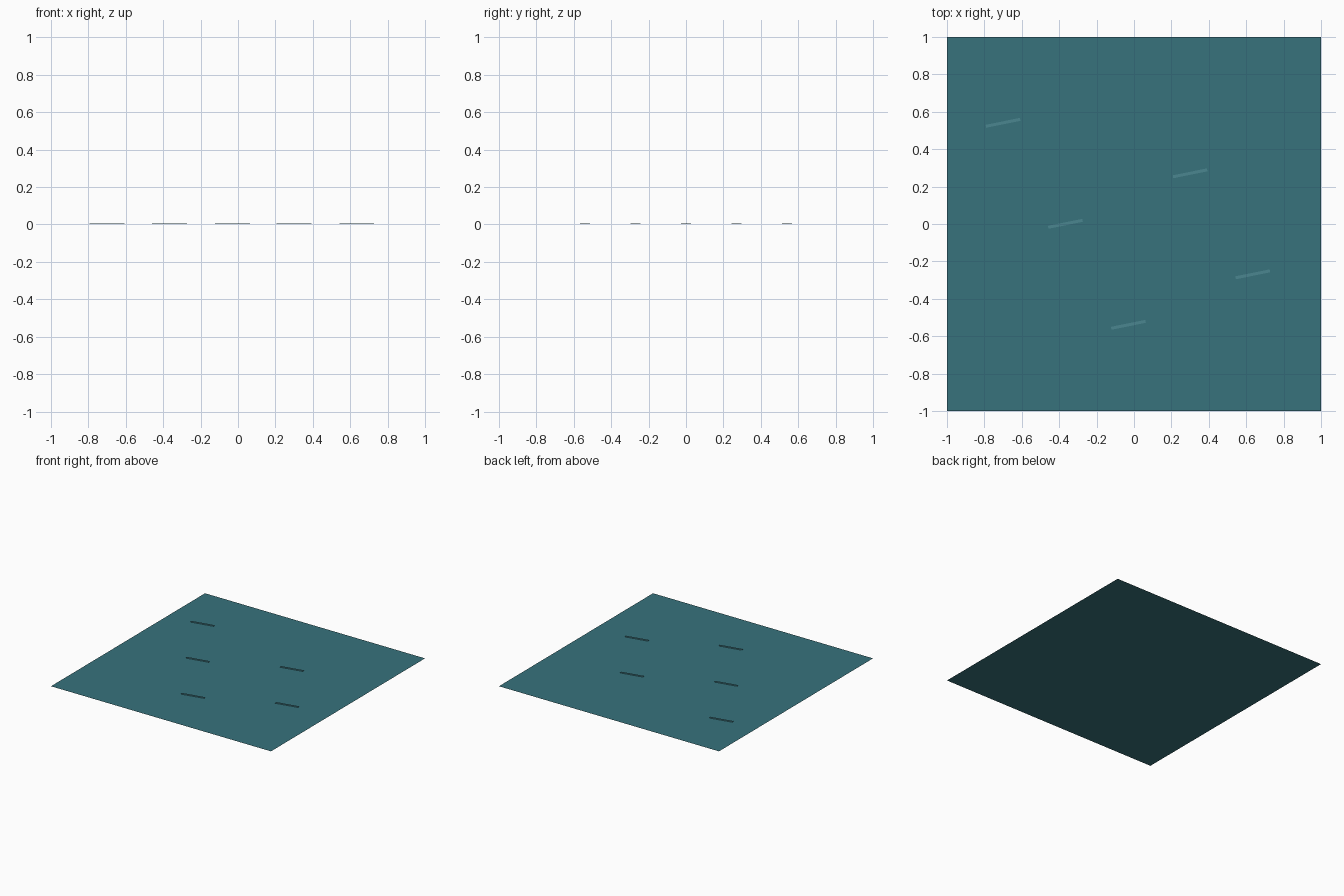
import bpy

if "Cube" in bpy.data.objects:
    bpy.data.objects.remove(bpy.data.objects["Cube"])


def material(name, color):
    m = bpy.data.materials.new(name)
    m.diffuse_color = (*color, 1)
    m.use_nodes = True
    m.node_tree.nodes["Principled BSDF"].inputs["Base Color"].default_value = m.diffuse_color
    return m


water = material("water", (0.038, 0.168, 0.202))
foam = material("ripple", (0.07, 0.24, 0.28))

# flat water surface
bpy.ops.mesh.primitive_plane_add(size=2)
surface = bpy.context.object
surface.name = "water_surface"
surface.data.materials.append(water)

# thin ripple strips floating just above the surface
centres_x = [-0.70, 0.30, -0.367, 0.635, -0.03]
for i, x in enumerate(centres_x):
    bpy.ops.mesh.primitive_cube_add(
        size=1, location=(x, 0.541 - 0.27 * i, 0.006), rotation=(0, 0, 0.2))
    ripple = bpy.context.object
    ripple.name = f"ripple_{i + 1}"
    ripple.scale = (0.187, 0.016, 0.004)
    ripple.data.materials.append(foam)
